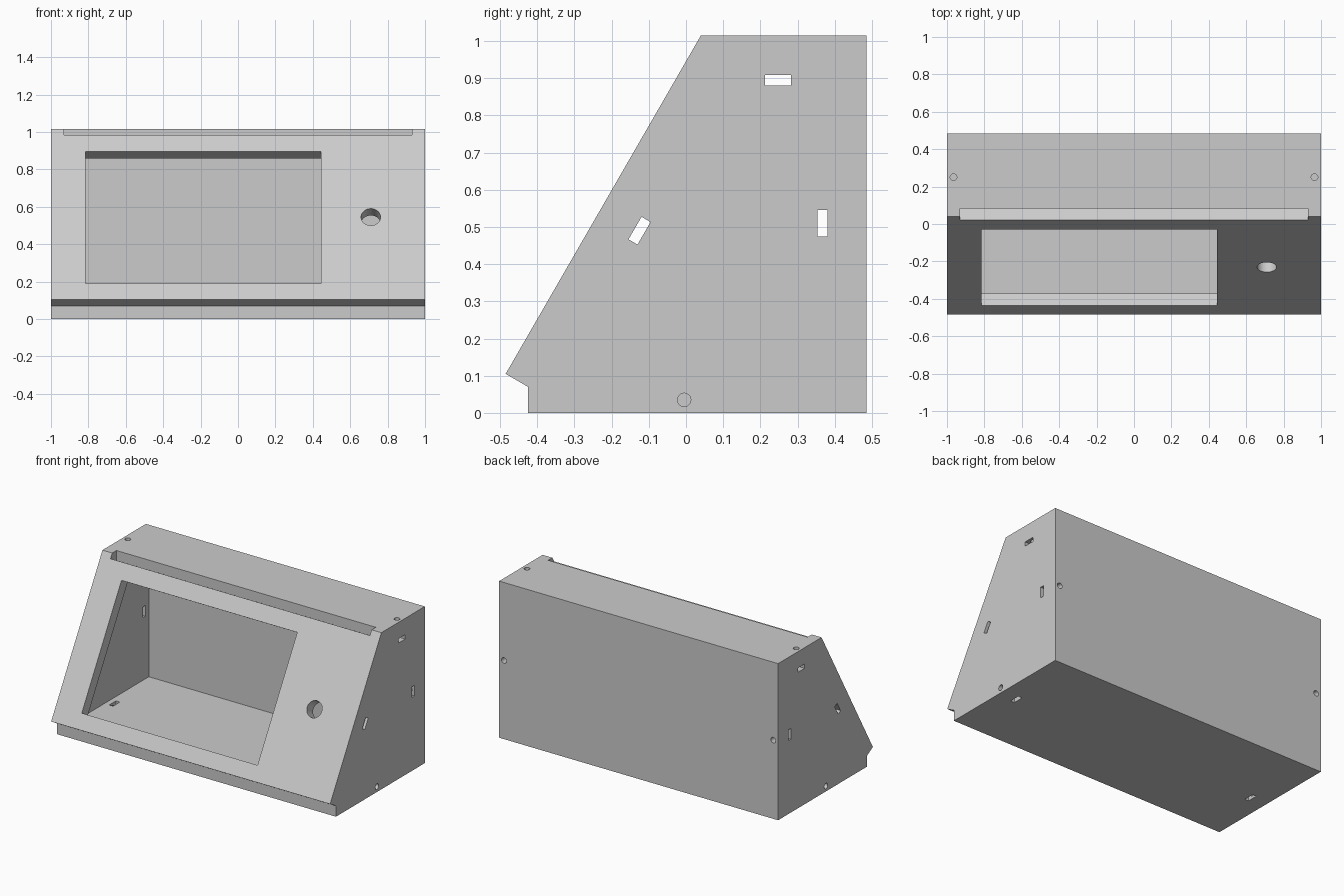
import bpy, bmesh, math
from mathutils import Matrix, Vector

cube = bpy.data.objects.get("Cube")
if cube:
    bpy.data.objects.remove(cube, do_unlink=True)

GREY = (0.6, 0.6, 0.6, 1)
grey = bpy.data.materials.new("light grey")
grey.use_nodes = True
grey.diffuse_color = GREY
grey.node_tree.nodes["Principled BSDF"].inputs["Base Color"].default_value = GREY

T = 0.07                      # panel thickness
TILT = math.radians(60)       # slope of the front panel
FOOT = Vector((0, -0.485, 0.105))
ALONG = Vector((0, math.cos(TILT), math.sin(TILT)))
INWARD = Vector((0, math.sin(TILT), -math.cos(TILT)))


def add_object(name, bm):
    bmesh.ops.recalc_face_normals(bm, faces=bm.faces[:])
    mesh = bpy.data.meshes.new(name)
    bm.to_mesh(mesh)
    bm.free()
    mesh.materials.append(grey)
    obj = bpy.data.objects.new(name, mesh)
    bpy.context.collection.objects.link(obj)
    return obj


def prism(name, profile, half_width):
    """Extrude a (y, z) profile along x."""
    bm = bmesh.new()
    face = bm.faces.new([bm.verts.new((-half_width, y, z)) for y, z in profile])
    ext = bmesh.ops.extrude_face_region(bm, geom=[face])
    moved = [v for v in ext["geom"] if isinstance(v, bmesh.types.BMVert)]
    bmesh.ops.translate(bm, verts=moved, vec=(2 * half_width, 0, 0))
    return add_object(name, bm)


def box(name, centre, size, turn=0):
    bm = bmesh.new()
    matrix = (Matrix.Translation(centre) @ Matrix.Rotation(turn, 4, 'X')
              @ Matrix.Diagonal((*size, 1)))
    bmesh.ops.create_cube(bm, size=1, matrix=matrix)
    return add_object(name, bm)


def rod(name, centre, axis, radius, length, sides=32):
    bm = bmesh.new()
    turn = Vector(axis).to_track_quat('Z', 'Y').to_matrix().to_4x4()
    bmesh.ops.create_cone(bm, cap_ends=True, segments=sides, radius1=radius,
                          radius2=radius, depth=length,
                          matrix=Matrix.Translation(centre) @ turn)
    return add_object(name, bm)


def cut(target, cutter):
    mod = target.modifiers.new("cut", 'BOOLEAN')
    mod.operation = 'DIFFERENCE'
    mod.solver = 'EXACT'
    mod.object = cutter
    bpy.context.view_layer.objects.active = target
    bpy.ops.object.modifier_apply(modifier=mod.name)
    bpy.data.objects.remove(cutter, do_unlink=True)


# Outer case with sloped front and bottom lip
case = prism("sloped_case", [(-0.425, 0), (0.485, 0), (0.485, 1.015),
                             (0.04, 1.015), (-0.485, 0.105), (-0.425, T)], 1)

# Hollow interior
cut(case, prism("cavity", [(-0.421, T), (0.415, T), (0.415, 0.945), (0.084, 0.945)], 1 - T))

# Groove between the front and top panels
cut(case, prism("top_groove", [(0.0225, 0.985), (0.083, 0.951), (0.083, 1.1),
                               (-0.1, 1.1), (-0.1, 1.056)], 1 - T))

# Screen window and round control hole, square to the sloped panel
low, high = 0.098, 0.912
middle = FOOT + ALONG * (low + high) / 2 + INWARD * T / 2
cut(case, box("window", middle + Vector((-0.185, 0, 0)), (1.26, high - low, T * 1.6), TILT))
cut(case, rod("control_hole", Vector((0.71, -0.231, 0.545)) + INWARD * T / 2,
              INWARD, 0.052, T * 1.6, 48))

# Nut slots through both side walls
for y, z, turn in ((0.248, 0.895, 0), (0.367, 0.51, math.pi / 2), (-0.125, 0.49, TILT)):
    cut(case, box("side_slot", (0, y, z), (2.2, T, 0.028), turn))

# Mirrored floor slots and screw holes in the top, back and sides
for s in (-1, 1):
    cut(case, box("floor_slot", (s * 0.882, -0.005, T / 2), (0.028, T, 0.1)))
    cut(case, rod("top_screw_hole", (s * 0.965, 0.25, 0.97), (0, 0, 1), 0.018, 0.15))
    cut(case, rod("back_screw_hole", (s * 0.965, 0.44, 0.51), (0, 1, 0), 0.018, 0.15))
    cut(case, rod("side_screw_hole", (s * 0.955, -0.005, 0.035), (1, 0, 0), 0.018, 0.15))
